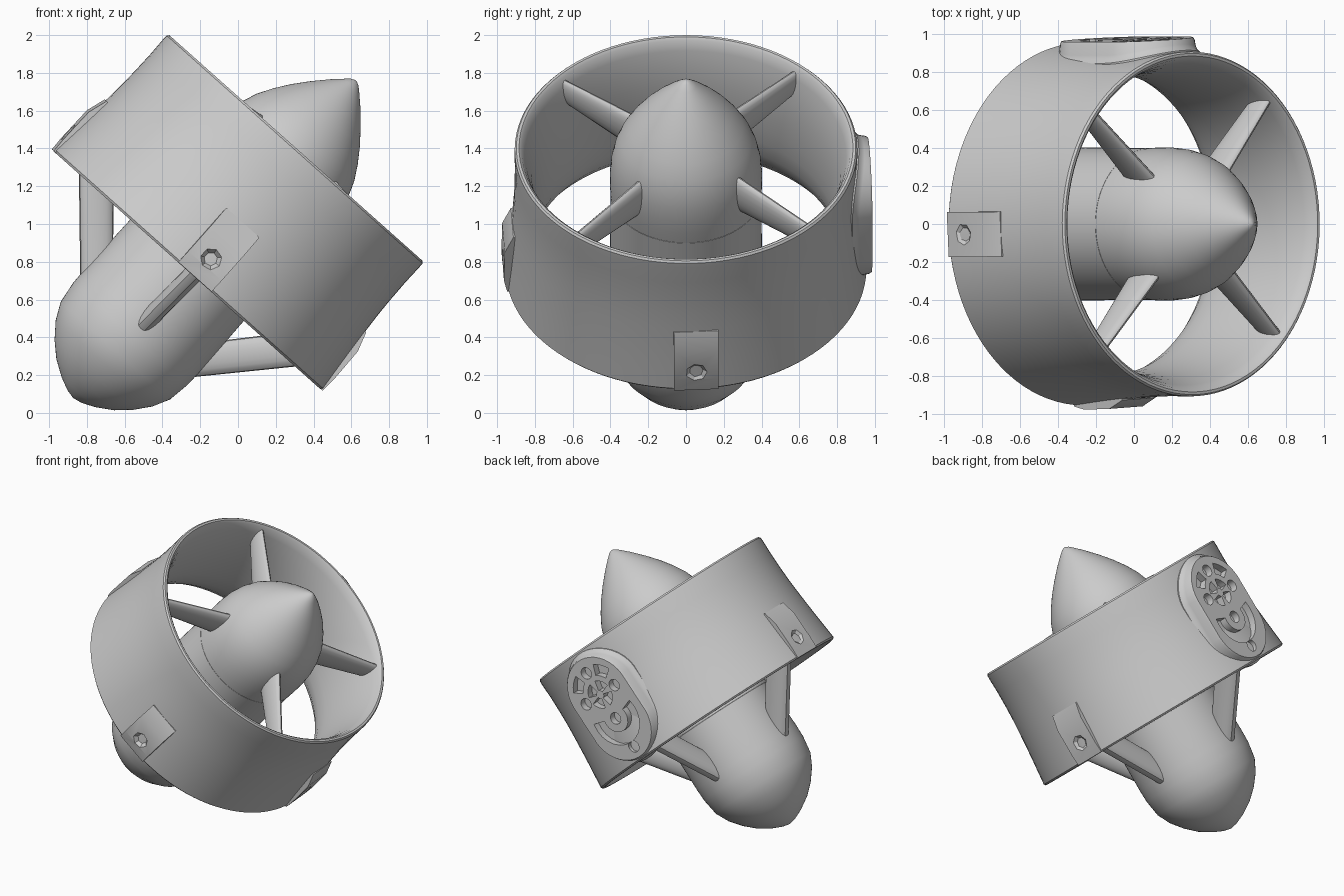
import bpy, bmesh
from math import sin, cos, pi, radians, sqrt
from mathutils import Matrix

if "Cube" in bpy.data.objects:
    bpy.data.objects.remove(bpy.data.objects["Cube"])

# Local frame: Z is the thruster axis, X points down-right, Y points back
PLACE = (Matrix.Translation((-0.27, 0, 0.755)) @ Matrix.Rotation(radians(41.7), 4, 'Y')
         @ Matrix.Rotation(radians(3.3), 4, 'Z'))


def finish(name, bm, turn=0, angle=32):
    bmesh.ops.recalc_face_normals(bm, faces=bm.faces)
    me = bpy.data.meshes.new(name)
    bm.to_mesh(me)
    bm.free()
    me.transform(PLACE @ Matrix.Rotation(radians(turn), 4, 'Z'))
    ob = bpy.data.objects.new(name, me)
    bpy.context.collection.objects.link(ob)
    smooth(ob, angle)
    return ob


def smooth(ob, angle=32):
    bpy.ops.object.select_all(action='DESELECT')
    ob.select_set(True)
    bpy.context.view_layer.objects.active = ob
    bpy.ops.object.shade_smooth_by_angle(angle=radians(angle))


def loft(rings, closed=False):
    """Bridge rings of points; closed joins the last ring to the first."""
    bm = bmesh.new()
    vs = [[bm.verts.new(p) for p in r] for r in rings]
    n = len(vs[0])
    pairs = list(zip(vs, vs[1:])) + ([(vs[-1], vs[0])] if closed else [])
    for a, b in pairs:
        for i in range(n):
            j = (i + 1) % n
            bm.faces.new((a[i], a[j], b[j], b[i]))
    if not closed:
        bm.faces.new(vs[0])
        bm.faces.new(vs[-1])
    return bm


def lathe(name, profile, closed=False, n=96):
    rings = [[(r * cos(2 * pi * i / n), r * sin(2 * pi * i / n), a) for i in range(n)]
             for a, r in profile]
    return finish(name, loft(rings, closed))


def cut(ob, cutters):
    for c in cutters:
        c.hide_render = True
        m = ob.modifiers.new("cut", 'BOOLEAN')
        m.operation, m.solver, m.object = 'DIFFERENCE', 'EXACT', c
        bpy.context.view_layer.objects.active = ob
        bpy.ops.object.modifier_move_to_index(modifier=m.name, index=0)
        bpy.ops.object.modifier_apply(modifier=m.name)
        bpy.data.objects.remove(c)


# Duct: gently tapered outside, bell-mouthed inside with rounded lips
lathe("duct", [(0, 0.945), (0.012, 0.955), (0.1, 0.946), (0.2, 0.936), (0.3, 0.927),
               (0.4, 0.919), (0.5, 0.912), (0.6, 0.908), (0.72, 0.906), (0.83, 0.908),
               (0.856, 0.907), (0.867, 0.898), (0.867, 0.884), (0.855, 0.87), (0.8, 0.848),
               (0.7, 0.82), (0.6, 0.802), (0.5, 0.791), (0.4, 0.786), (0.3, 0.786),
               (0.2, 0.795), (0.12, 0.82), (0.06, 0.86), (0.015, 0.91), (0, 0.925)], closed=True)

# Nose cone and the pod behind it, with a fine gap between
lathe("nose_cone", [(0.551, 0.39), (0.551, 0.4), (0.62, 0.403), (0.7, 0.402), (0.78, 0.395),
                    (0.86, 0.378), (0.94, 0.348), (1.02, 0.302), (1.1, 0.246), (1.18, 0.18),
                    (1.26, 0.106), (1.31, 0.054), (1.335, 0.026), (1.345, 0.004)])
lathe("hub", [(0.003, 0.38), (0.003, 0.402), (0.549, 0.4), (0.549, 0.391), (0.56, 0.38)])
lathe("motor_pod", [(0.01, 0.38), (0.001, 0.403), (-0.2, 0.406), (-0.36, 0.408), (-0.45, 0.406),
                    (-0.57, 0.388), (-0.66, 0.343), (-0.742, 0.278), (-0.81, 0.205),
                    (-0.865, 0.118), (-0.895, 0.05), (-0.905, 0.005)])


# Nose vanes: thin lens sections from hub to duct
def vane_ring(r, a0, a1, t):
    ws = [2 * pi * i / 20 for i in range(20)]
    return [(r, t / 2 * sin(w), (a0 + a1) / 2 + (a1 - a0) / 2 * cos(w)) for w in ws]


for k in range(4):
    finish(f"nose_vane_{k+1}", loft([vane_ring(0.33, 0.65, 0.88, 0.075),
                                     vane_ring(0.872, 0.69, 0.835, 0.06)]), 45 + 90 * k)

# Rear struts: slanted blades carrying the pod
for k in range(4):
    rings = []
    for (z0, r0), (z1, r1) in (((-0.44, 0.365), (-0.19, 0.355)), ((0.09, 0.85), (0.36, 0.84))):
        ring = []
        for i in range(20):
            w = 2 * pi * i / 20
            f = 0.5 + 0.5 * cos(w)
            s = 0.05 * (1 if sin(w) > 0 else -1) * abs(sin(w)) ** 0.7
            ring.append((r0 + (r1 - r0) * f, s, z0 + (z1 - z0) * f))
        rings.append(ring)
    finish(f"rear_strut_{k+1}", loft(rings), 90 * k)

# Screw pads on three sides of the duct with tapered screw holes
for k, (turn, r) in enumerate(((-90, 0.972), (0, 0.96), (180, 0.958))):
    side = [(0.001, 0.935), (0.002, 0.955), (0.08, r), (0.28, r - 0.004), (0.385, 0.922),
            (0.385, 0.88), (0.2, 0.885)]
    pad = finish(f"screw_pad_{k+1}",
                 loft([[(p, y, a) for a, p in side] for y in (-0.118, 0.118)]), turn)
    hole = [[(x, rad * cos(2 * pi * i / 7), 0.13 + rad * sin(2 * pi * i / 7)) for i in range(7)]
            for x, rad in ((0.9, 0.03), (0.94, 0.034), (r, 0.058), (r + 0.02, 0.07))]
    cut(pad, [finish("screw_cutter", loft(hole), turn)])
    smooth(pad, 25)


# Oblong mounting plate at the back, its flared foot following the duct wall
def stadium(rad, y, n=40):
    out = []
    for i in range(n):
        w = 2 * pi * (i + 0.5) / n
        u, a = rad * cos(w), rad * sin(w) + (0.13 if sin(w) > 0 else -0.13)
        out.append((u, y if y > 0 else sqrt(y * y - u * u), 0.415 + a))
    return out


plate = finish("mounting_plate", loft([stadium(0.3, -0.89), stadium(0.3, -0.915),
                                       stadium(0.284, -0.928), stadium(0.274, -0.945),
                                       stadium(0.268, 0.962), stadium(0.26, 0.974)]))


def prism(points):
    return finish("plate_cutter", loft([[(u, y, 0.415 + a) for u, a in points]
                                        for y in (0.922, 1.05)]))


def disc(u, a, r, n=14):
    return prism([(u + r * cos(2 * pi * i / n), a + r * sin(2 * pi * i / n)) for i in range(n)])


def slot(u, a, r0, r1, start, end, n=14):
    ws = [radians(start + (end - start) * i / n) for i in range(n + 1)]
    return prism([(u + r1 * cos(w), a + r1 * sin(w)) for w in ws]
                 + [(u + r0 * cos(w), a + r0 * sin(w)) for w in reversed(ws)])


# Bolt holes, the long curved pocket and small pockets between the bosses
cutters = [disc(u, a, 0.043) for u, a in
           ((0, 0.29), (-0.15, 0.115), (0.15, 0.115), (0, -0.08), (0, -0.31))]
cutters.append(slot(0, -0.08, 0.1, 0.195, 165, 375))
for d in (45, 135, 225, 315):
    cutters.append(slot(0, 0.115, 0.03, 0.1, d - 30, d + 30, 6))
for d in (48, 132):
    cutters.append(slot(0, 0.115, 0.14, 0.22, d - 17, d + 17, 6))
cut(plate, cutters)
smooth(plate, 30)
